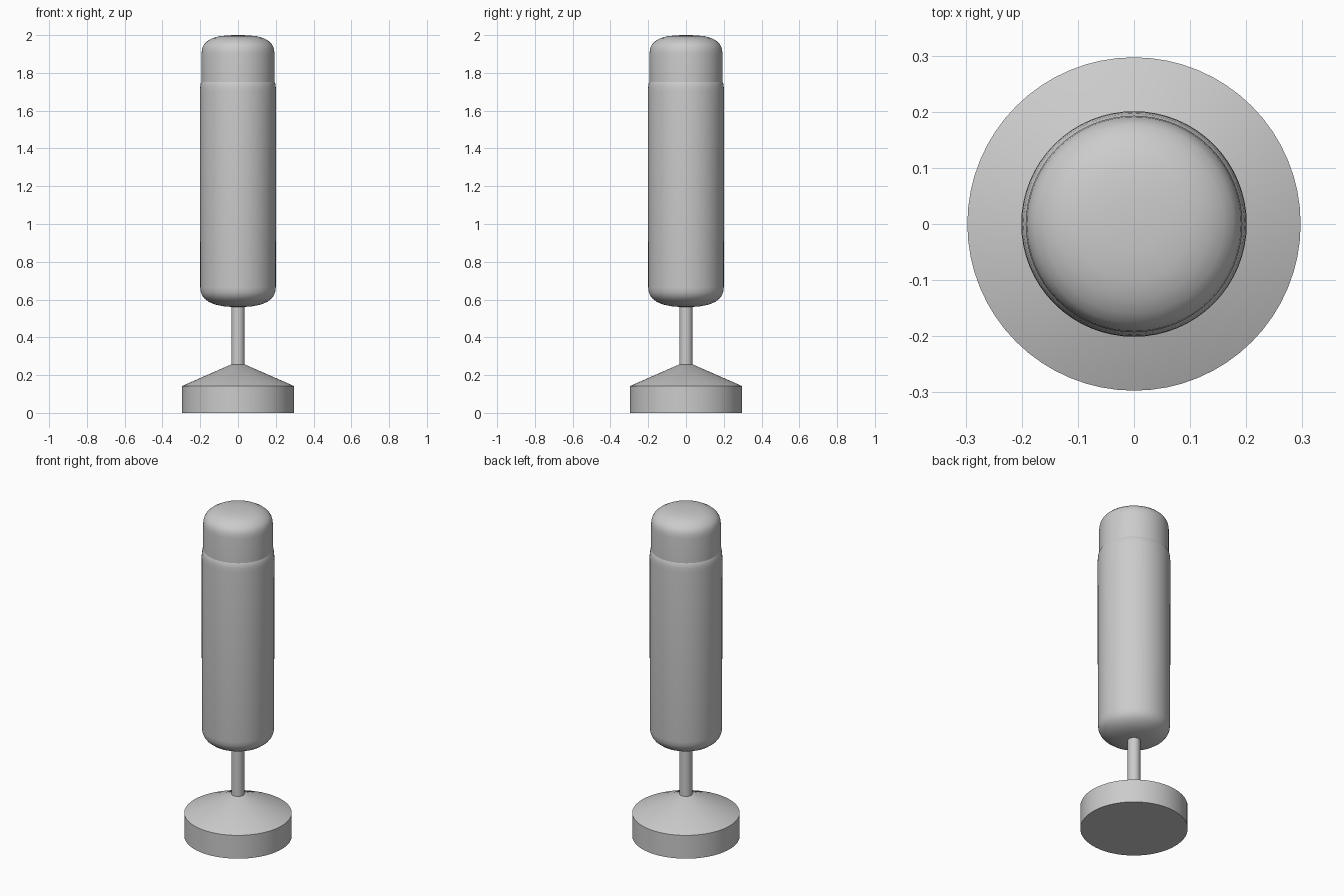
import bpy, bmesh, math

if "Cube" in bpy.data.objects:
    bpy.data.objects.remove(bpy.data.objects["Cube"])

SEGMENTS = 64


def lathe(name, profile, angle=30):
    """Revolve (radius, height) points around z; radius 0 closes an end."""
    bm = bmesh.new()
    rings = []
    for r, z in profile:
        if r == 0:
            rings.append([bm.verts.new((0, 0, z))] * SEGMENTS)
        else:
            rings.append([bm.verts.new((r * math.cos(2 * math.pi * i / SEGMENTS),
                                        r * math.sin(2 * math.pi * i / SEGMENTS), z))
                          for i in range(SEGMENTS)])
    for low, high in zip(rings, rings[1:]):
        for i in range(SEGMENTS):
            j = (i + 1) % SEGMENTS
            corners = dict.fromkeys((low[i], low[j], high[j], high[i]))
            bm.faces.new(list(corners))
    bmesh.ops.recalc_face_normals(bm, faces=bm.faces)
    mesh = bpy.data.meshes.new(name)
    bm.to_mesh(mesh)
    bm.free()
    obj = bpy.data.objects.new(name, mesh)
    bpy.context.collection.objects.link(obj)
    bpy.ops.object.select_all(action='DESELECT')
    obj.select_set(True)
    bpy.context.view_layer.objects.active = obj
    bpy.ops.object.shade_smooth_by_angle(angle=math.radians(angle))
    return obj


# Weighted floor base: short drum with a conical top
lathe("base", [(0, 0), (0.297, 0), (0.297, 0.142), (0.035, 0.257), (0, 0.257)])

# Thin support post, running up into the padded body
lathe("post", [(0, 0.25), (0.035, 0.25), (0.035, 0.575), (0, 0.575)])

# Padded body: domed underside, straight wall, rolled upper lip
lathe("padded_body", [
    (0, 0.56), (0.07, 0.563), (0.12, 0.573), (0.155, 0.588), (0.178, 0.606),
    (0.190, 0.622), (0.197, 0.640), (0.2, 0.665), (0.201, 1.70),
    (0.2, 1.725), (0.197, 1.745), (0.192, 1.755), (0, 1.755)])

# Head cap: slightly narrower, with a shallow dome
lathe("head_cap", [
    (0, 1.75), (0.193, 1.75), (0.193, 1.90), (0.191, 1.922), (0.186, 1.940),
    (0.177, 1.955), (0.160, 1.970), (0.135, 1.984), (0.10, 1.994),
    (0.05, 1.999), (0, 2.0)])
